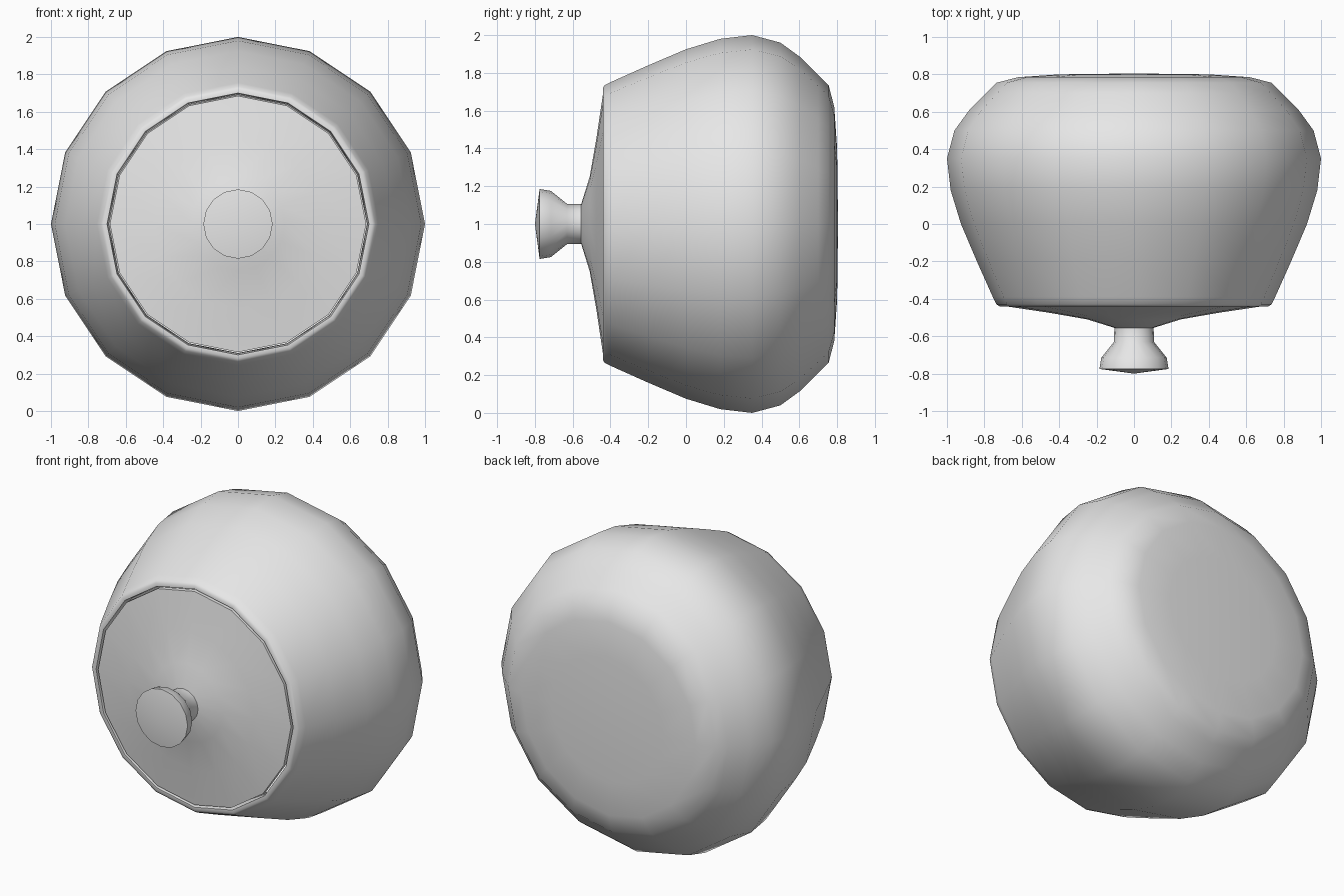
import bpy
import bmesh
import math
from mathutils import Vector

SIDES = 16
AXIS_HEIGHT = 1.0

if "Cube" in bpy.data.objects:
    bpy.data.objects.remove(bpy.data.objects["Cube"], do_unlink=True)

clay = bpy.data.materials.new("pale_grey")
clay.use_nodes = True
clay.diffuse_color = (0.8, 0.8, 0.8, 1)
clay.node_tree.nodes["Principled BSDF"].inputs["Base Color"].default_value = clay.diffuse_color


def lathe(name, profile):
    """Turn a (y, radius) profile about the horizontal y axis."""
    bm = bmesh.new()
    verts = [bm.verts.new((0, y, AXIS_HEIGHT + r)) for y, r in profile]
    edges = [bm.edges.new(pair) for pair in zip(verts, verts[1:])]
    bmesh.ops.spin(bm, geom=verts + edges, cent=(0, 0, AXIS_HEIGHT),
                   axis=Vector((0, 1, 0)), angle=math.tau, steps=SIDES)
    bmesh.ops.remove_doubles(bm, verts=bm.verts[:], dist=0.0005)
    bmesh.ops.recalc_face_normals(bm, faces=bm.faces[:])
    mesh = bpy.data.meshes.new(name)
    bm.to_mesh(mesh)
    bm.free()
    mesh.materials.append(clay)
    obj = bpy.data.objects.new(name, mesh)
    bpy.context.collection.objects.link(obj)
    bpy.ops.object.select_all(action='DESELECT')
    obj.select_set(True)
    bpy.context.view_layer.objects.active = obj
    bpy.ops.object.shade_smooth_by_angle(angle=math.radians(46))
    return obj


# Pot: outer wall from the base centre to the rim, then the inner wall back
outer = [(0.805, 0), (0.80, 0.4), (0.785, 0.62), (0.755, 0.735), (0.70, 0.79),
         (0.61, 0.88), (0.5, 0.96), (0.35, 1.0), (0.18, 0.98), (0, 0.925),
         (-0.2, 0.84), (-0.39, 0.755), (-0.43, 0.735), (-0.44, 0.72)]
inner = [(-0.44, 0.70), (-0.38, 0.69), (-0.2, 0.77), (0, 0.855), (0.18, 0.91),
         (0.35, 0.93), (0.5, 0.88), (0.66, 0.73), (0.73, 0.6), (0.75, 0)]
lathe("pot_body", outer + inner)

# Lid: shallow cone with a thin edge, closed underneath
lathe("lid", [(-0.555, 0), (-0.555, 0.105), (-0.51, 0.25), (-0.475, 0.45),
              (-0.44, 0.685), (-0.41, 0.685), (-0.41, 0.6), (-0.46, 0.25), (-0.48, 0)])

# Knob: narrow neck flaring to a slightly pointed cap
lathe("lid_knob", [(-0.55, 0), (-0.55, 0.105), (-0.63, 0.107), (-0.715, 0.175),
                   (-0.775, 0.185), (-0.80, 0)])
